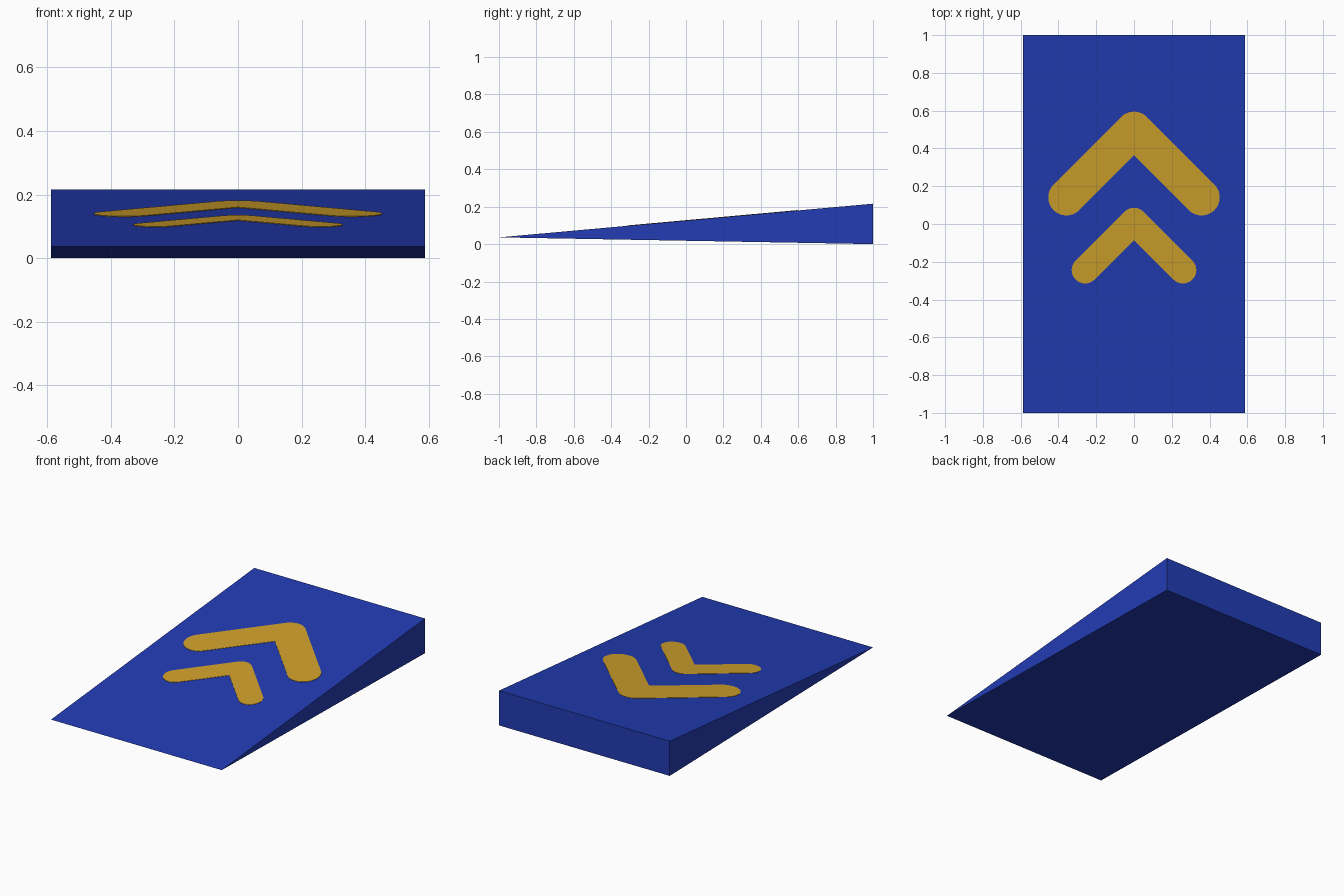
import bpy, bmesh
from math import radians, cos, sin, sqrt

cube = bpy.data.objects.get("Cube")
if cube:
    bpy.data.objects.remove(cube, do_unlink=True)

HALF_W, FRONT_Z, BACK_Z = 0.588, 0.036, 0.216
PLATE = 0.002


def material(name, color):
    mat = bpy.data.materials.new(name)
    mat.use_nodes = True
    mat.diffuse_color = color
    mat.node_tree.nodes["Principled BSDF"].inputs["Base Color"].default_value = color
    return mat


def ramp_z(y):
    """Height of the sloping top surface."""
    return FRONT_Z + (BACK_Z - FRONT_Z) * (y + 1) / 2


def extruded(name, outline, offset, mat):
    """Closed solid made by sweeping a flat outline along an offset."""
    bm = bmesh.new()
    face = bm.faces.new([bm.verts.new(p) for p in outline])
    swept = bmesh.ops.extrude_face_region(bm, geom=[face], use_keep_orig=True)
    verts = [g for g in swept["geom"] if isinstance(g, bmesh.types.BMVert)]
    bmesh.ops.translate(bm, verts=verts, vec=offset)
    bmesh.ops.recalc_face_normals(bm, faces=bm.faces)
    mesh = bpy.data.meshes.new(name)
    bm.to_mesh(mesh)
    bm.free()
    mesh.materials.append(mat)
    obj = bpy.data.objects.new(name, mesh)
    bpy.context.collection.objects.link(obj)
    return obj


def arc(cx, cy, r, start, end, steps):
    angles = [radians(start + (end - start) * i / steps) for i in range(steps + 1)]
    return [(cx + r * cos(a), cy + r * sin(a)) for a in angles]


def chevron(name, apex_y, reach, r, mat):
    """Rounded arrow band with arms at 45 degrees, laid on the slope."""
    end_y = apex_y - reach
    flat = [(0, apex_y - r * sqrt(2))]
    flat += arc(reach, end_y, r, -135, 45, 16)
    flat += arc(0, apex_y, r, 45, 135, 8)
    flat += arc(-reach, end_y, r, 135, 315, 16)
    outline = [(x, y, ramp_z(y)) for x, y in flat]
    return extruded(name, outline, (0, 0, PLATE), mat)


blue = material("deep blue", (0.0160, 0.0450, 0.4500, 1))
gold = material("gold yellow", (0.6200, 0.3500, 0.0250, 1))

# Wedge body: sharp front edge, tall back
profile = [(-HALF_W, -1, FRONT_Z), (-HALF_W, 1, 0), (-HALF_W, 1, BACK_Z)]
extruded("ramp_body", profile, (2 * HALF_W, 0, 0), blue)

# Painted arrows pointing up the slope
chevron("large_chevron", 0.499, 0.358, 0.096, gold)
chevron("small_chevron", 0.015, 0.259, 0.071, gold)
